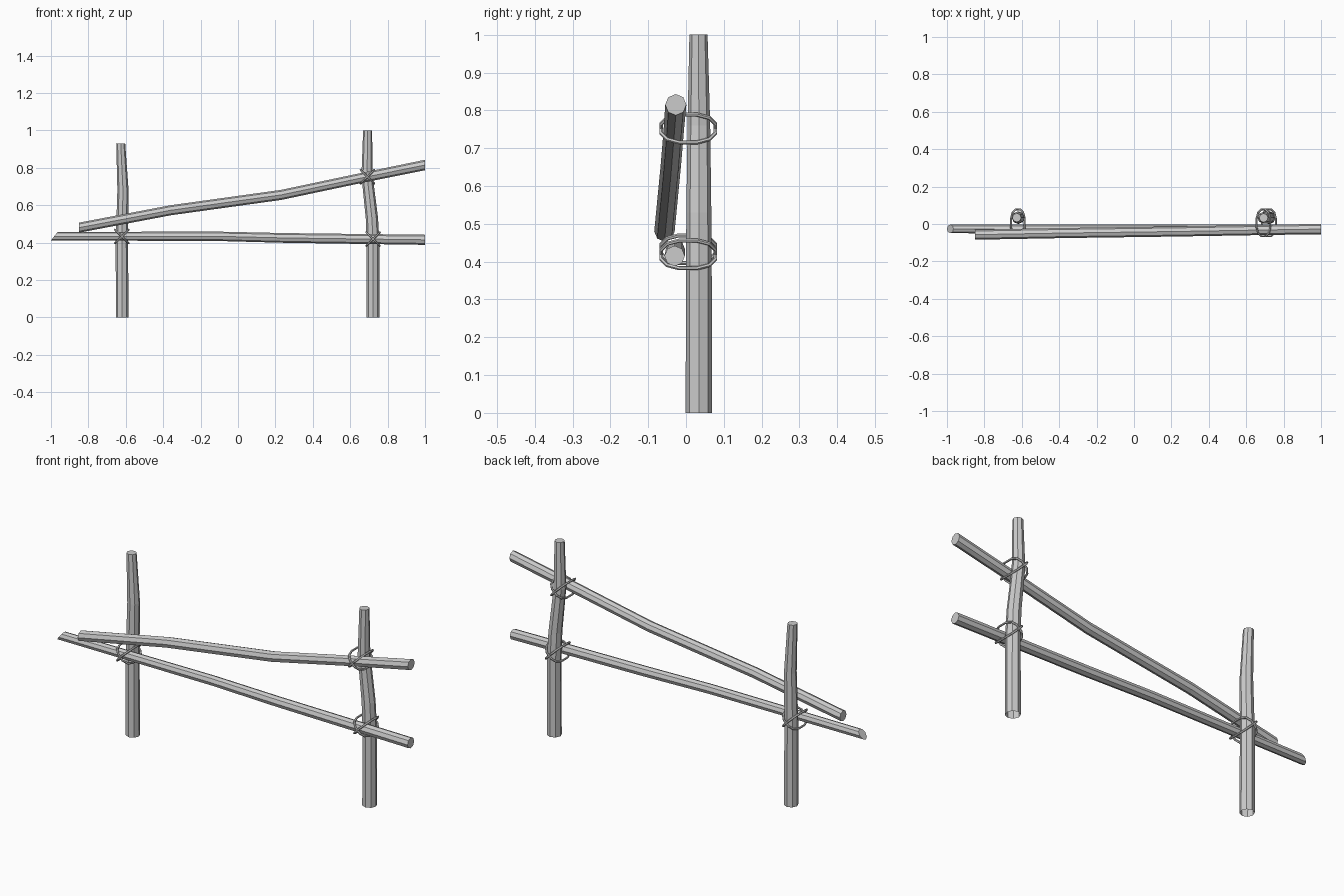
import bpy, bmesh, math
from mathutils import Vector

if "Cube" in bpy.data.objects:
    bpy.data.objects.remove(bpy.data.objects["Cube"])

SIDES = 8


def link_mesh(name, bm):
    bmesh.ops.recalc_face_normals(bm, faces=bm.faces)
    me = bpy.data.meshes.new(name)
    bm.to_mesh(me)
    bm.free()
    ob = bpy.data.objects.new(name, me)
    bpy.context.collection.objects.link(ob)
    return ob


def stick(name, stations, u, v, cap_start=True, slant=0.0):
    """Octagonal pole through (x, y, z, radius) stations; rings lie in plane u, v."""
    bm = bmesh.new()
    rings = []
    for i, (x, y, z, r) in enumerate(stations):
        ring = []
        for k in range(SIDES):
            a = 2 * math.pi * k / SIDES
            p = Vector((x, y, z)) + r * (math.cos(a) * u + math.sin(a) * v)
            if i == 0:
                p.x += slant * (math.sin(a) + 1) / 2   # angled saw cut
            ring.append(bm.verts.new(p))
        rings.append(ring)
    for a, b in zip(rings, rings[1:]):
        for k in range(SIDES):
            n = (k + 1) % SIDES
            bm.faces.new((a[k], a[n], b[n], b[k]))
    if cap_start:
        bm.faces.new(rings[0][::-1])
    bm.faces.new(rings[-1])
    return link_mesh(name, bm)


def rope_loop(name, x, z, tilt, half=0.053, n=12, m=6, r=0.0055):
    """Closed rope around post and rail, in a plane holding y and a diagonal."""
    d = Vector((math.cos(tilt), 0, math.sin(tilt)))
    path = []
    for i in range(n):
        a = 2 * math.pi * (i + 0.5) / n
        c, s = math.cos(a), math.sin(a)
        e = 0.8                                        # squarish oval
        c = math.copysign(abs(c) ** e, c)
        s = math.copysign(abs(s) ** e, s)
        path.append(Vector((x, 0.006, z)) + d * half * c + Vector((0, 0.073 * s, 0)))
    side = d.cross(Vector((0, 1, 0)))
    bm = bmesh.new()
    rings = []
    for i, p in enumerate(path):
        t = (path[(i + 1) % n] - path[i - 1]).normalized()
        out = side.cross(t)
        rings.append([bm.verts.new(p + r * (math.cos(2 * math.pi * k / m) * side
                                            + math.sin(2 * math.pi * k / m) * out))
                      for k in range(m)])
    for i in range(n):
        a, b = rings[i], rings[(i + 1) % n]
        for k in range(m):
            q = (k + 1) % m
            bm.faces.new((a[k], a[q], b[q], b[k]))
    return link_mesh(name, bm)


X, Y, Z = Vector((1, 0, 0)), Vector((0, 1, 0)), Vector((0, 0, 1))

# Upright posts, open underneath
stick("left_post", [(-0.619, 0.034, 0, 0.034), (-0.621, 0.034, 0.40, 0.033),
                    (-0.615, 0.034, 0.68, 0.030), (-0.627, 0.034, 0.93, 0.024)],
      X, Y, cap_start=False)
stick("right_post", [(0.722, 0.034, 0, 0.035), (0.722, 0.034, 0.40, 0.034),
                     (0.716, 0.034, 0.53, 0.033), (0.690, 0.034, 0.76, 0.030),
                     (0.693, 0.033, 1.0, 0.024)],
      X, Y, cap_start=False)

# Rails on the front side
stick("lower_rail", [(-1.0, -0.026, 0.434, 0.023), (-0.12, -0.028, 0.434, 0.025),
                     (0.25, -0.029, 0.425, 0.026), (1.0, -0.030, 0.415, 0.027)],
      Y, Z, slant=0.035)
stick("upper_rail", [(-0.85, -0.057, 0.480, 0.027), (-0.36, -0.048, 0.573, 0.027),
                     (0.23, -0.040, 0.655, 0.027), (0.69, -0.032, 0.752, 0.027),
                     (1.0, -0.027, 0.815, 0.028)],
      Y, Z)

# Crossed rope lashings at the joints
for joint, x, z in (("lower_left", -0.621, 0.433), ("lower_right", 0.722, 0.419),
                    ("upper_right", 0.692, 0.752)):
    for tag, tilt in (("a", 45), ("b", 135)):
        rope_loop(f"{joint}_lashing_{tag}", x, z, math.radians(tilt))
